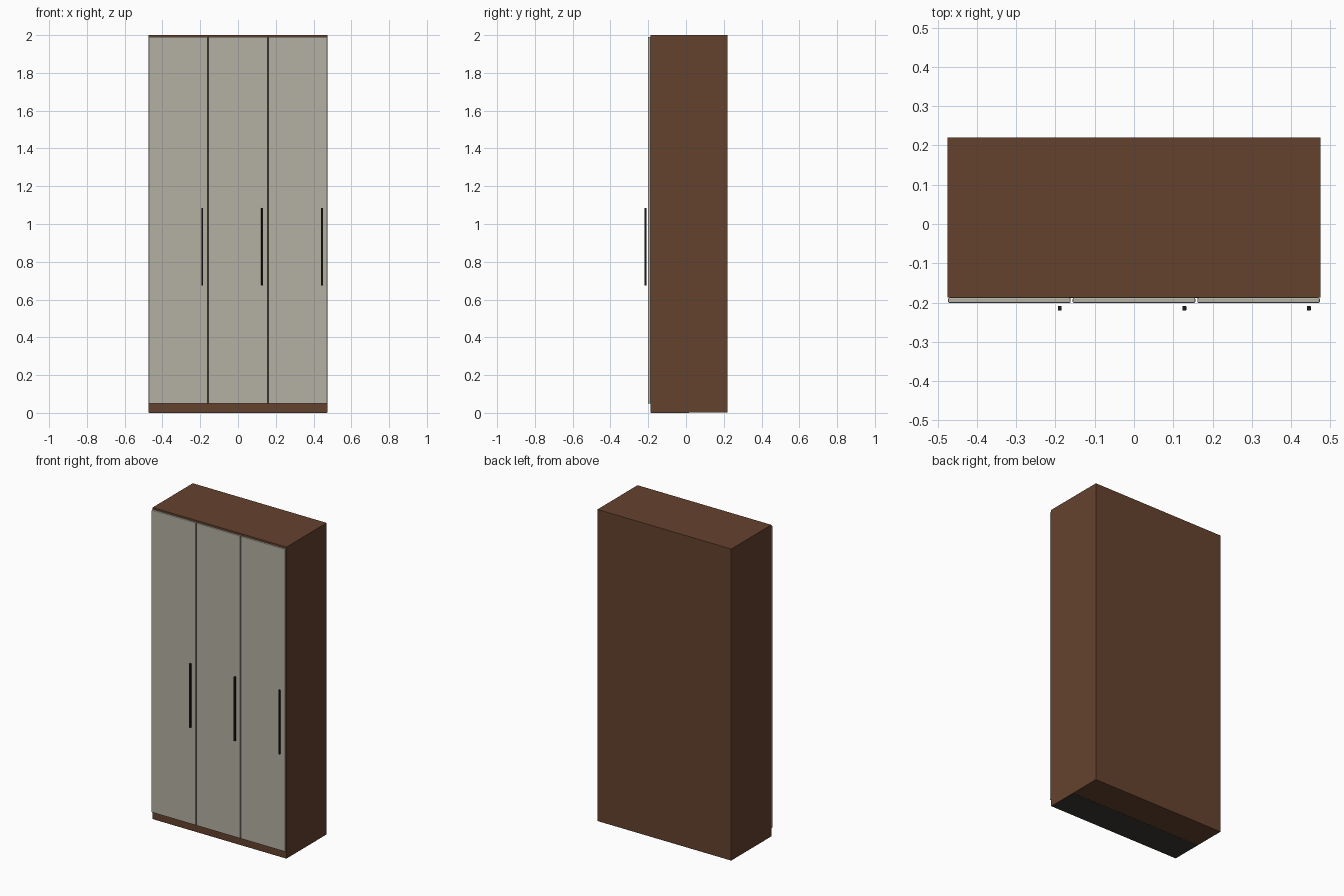
import bpy

if "Cube" in bpy.data.objects:
    bpy.data.objects.remove(bpy.data.objects["Cube"])


def material(name, rgb):
    m = bpy.data.materials.new(name)
    m.diffuse_color = (*rgb, 1.0)
    m.use_nodes = True
    m.node_tree.nodes["Principled BSDF"].inputs["Base Color"].default_value = m.diffuse_color
    return m


brown = material("walnut_brown", (0.130, 0.054, 0.027))
grey = material("warm_grey", (0.456, 0.434, 0.366))
dark = material("dark_grey", (0.048, 0.041, 0.032))
black = material("near_black", (0.013, 0.011, 0.009))


def box(name, lo, hi, mat, bevel=0.0):
    """Axis-aligned box between two corners, with optional eased edges."""
    centre = [(a + b) / 2 for a, b in zip(lo, hi)]
    bpy.ops.mesh.primitive_cube_add(size=1, location=centre)
    ob = bpy.context.object
    ob.name = name
    ob.scale = [b - a for a, b in zip(lo, hi)]
    bpy.ops.object.transform_apply(location=False, rotation=False, scale=True)
    ob.data.materials.append(mat)
    if bevel:
        mod = ob.modifiers.new("eased_edges", 'BEVEL')
        mod.width = bevel
        mod.segments = 2
    return ob


# Cabinet body
box("cabinet_body", (-0.475, -0.187, 0.001), (0.475, 0.22, 2.0), brown, 0.001)

# Dark underside panel and dark backing seen through the door gaps
box("underside_panel", (-0.472, -0.185, 0.0), (0.472, 0.015, 0.004), dark)
box("door_backing", (-0.470, -0.1885, 0.055), (0.470, -0.185, 1.985), dark)

# Three doors, each with a slim bar handle on its right side
pitch = 0.317
for i in (-1, 0, 1):
    cx = i * pitch
    box(f"door_{i + 2}", (cx - 0.156, -0.201, 0.05), (cx + 0.156, -0.188, 1.99),
        grey, 0.003)
    hx = cx + 0.128
    box(f"handle_{i + 2}", (hx - 0.005, -0.22, 0.675), (hx + 0.005, -0.209, 1.085),
        black, 0.001)
